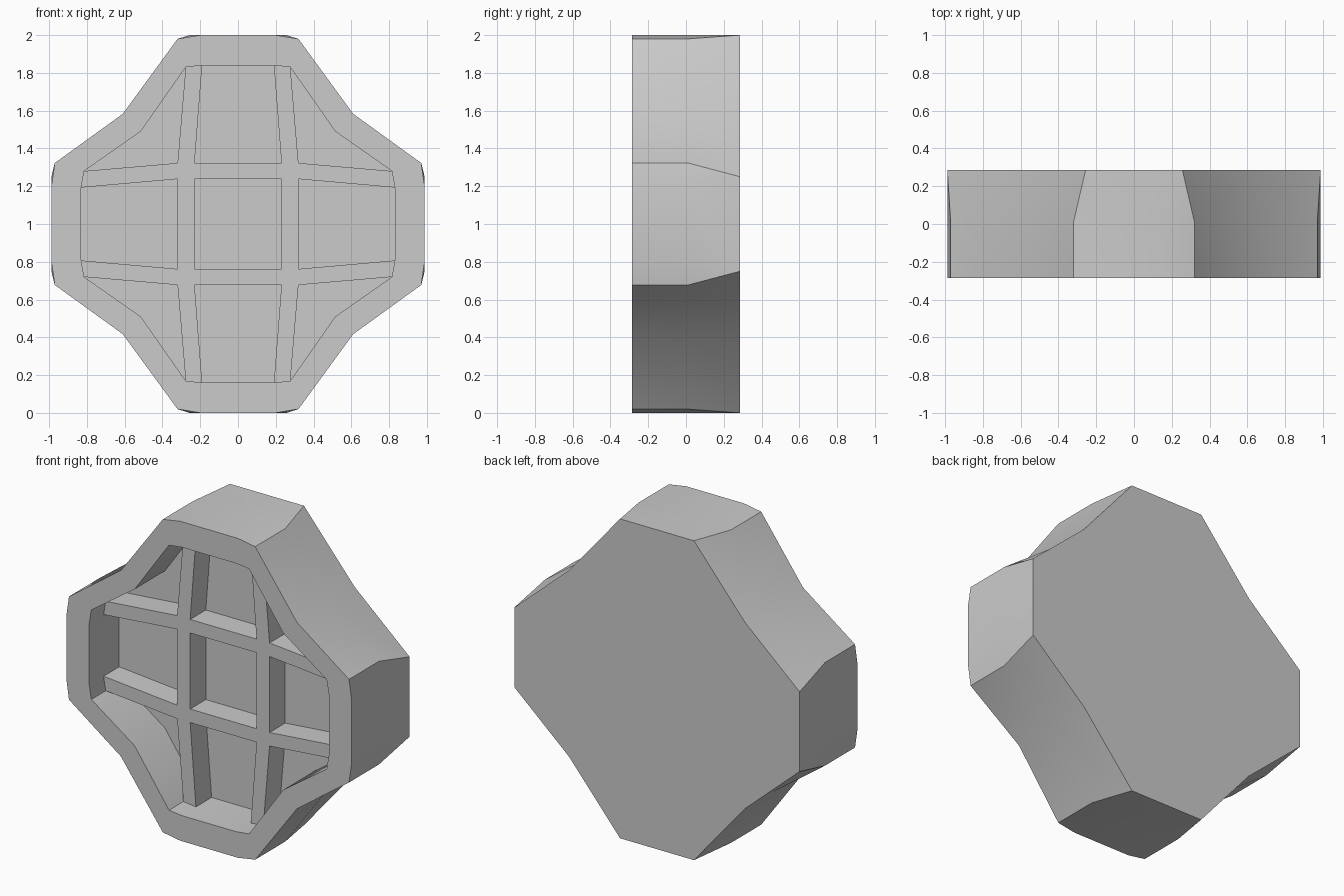
import bpy, bmesh

if "Cube" in bpy.data.objects:
    bpy.data.objects.remove(bpy.data.objects["Cube"])

FRONT, MID, BACK, RIB = -0.287, 0.01, 0.287, -0.145


def full_loop(quarter):
    # Mirror a quarter profile (x, height above centre) into a closed outline.
    right = quarter + [(x, -h) for x, h in reversed(quarter)]
    return right + [(-x, h) for x, h in reversed(right)]


def ring(bm, quarter, y):
    return [bm.verts.new((x, y, 1 + h)) for x, h in full_loop(quarter)]


def bridge(bm, a, b):
    n = len(a)
    for i in range(n):
        j = (i + 1) % n
        bm.faces.new((a[i], a[j], b[j], b[i]))


def finish(bm, name, smooth):
    bm.normal_update()
    bmesh.ops.recalc_face_normals(bm, faces=bm.faces)
    mesh = bpy.data.meshes.new(name)
    bm.to_mesh(mesh)
    bm.free()
    obj = bpy.data.objects.new(name, mesh)
    bpy.context.collection.objects.link(obj)
    if smooth:
        bpy.context.view_layer.objects.active = obj
        obj.select_set(True)
        bpy.ops.object.shade_smooth_by_angle(angle=0.4)
        obj.select_set(False)
    return obj


# Body: hollow front tray, straight front half, back half lofted to a simpler outline
outer = [(0.2, 1.0), (0.32, 0.98), (0.61, 0.583), (0.97, 0.323), (0.988, 0.2)]
inner = [(0.19, 0.84), (0.277, 0.83), (0.515, 0.49), (0.815, 0.28), (0.83, 0.193)]
rear = [(0.256, 1.0), (0.256, 1.0), (0.61, 0.583), (0.988, 0.25), (0.988, 0.25)]

bm = bmesh.new()
rings = [ring(bm, inner, MID), ring(bm, inner, FRONT), ring(bm, outer, FRONT),
         ring(bm, outer, MID), ring(bm, rear, BACK)]
for a, b in zip(rings, rings[1:]):
    bridge(bm, a, b)
bm.faces.new(rings[0])
bmesh.ops.remove_doubles(bm, verts=bm.verts, dist=0.0005)
# Back plate closes the merged rear outline
bmesh.ops.holes_fill(bm, edges=[e for e in bm.edges if e.is_boundary], sides=0)
finish(bm, "body", True)

# Ribs: recessed crossing lattice, drawn as flat patches then extruded to the floor
x0, x1, z0, z1 = 0.23, 0.32, 0.238, 0.323
node = [(x0, z0), (x1, z0), (x1, z1), (x0, z1)]
up_arm = [(x0, z1), (x1, z1), (0.277, 0.83), (0.19, 0.84)]
side_arm = [(x1, z0), (0.83, 0.193), (0.815, 0.28), (x1, z1)]
bm = bmesh.new()


def patch(points):
    bm.faces.new([bm.verts.new((x, RIB, 1 + z)) for x, z in points])


for s in (1, -1):
    patch([(s * x0, -z0), (s * x1, -z0), (s * x1, z0), (s * x0, z0)])
    patch([(-x0, s * z0), (x0, s * z0), (x0, s * z1), (-x0, s * z1)])
    for t in (1, -1):
        for shape in (node, up_arm, side_arm):
            patch([(s * x, t * z) for x, z in shape])
bmesh.ops.remove_doubles(bm, verts=bm.verts, dist=0.0005)
bmesh.ops.recalc_face_normals(bm, faces=bm.faces)
walls = bmesh.ops.extrude_edge_only(bm, edges=[e for e in bm.edges if e.is_boundary])
for v in walls["geom"]:
    if isinstance(v, bmesh.types.BMVert):
        v.co.y = MID
finish(bm, "ribs", False)
